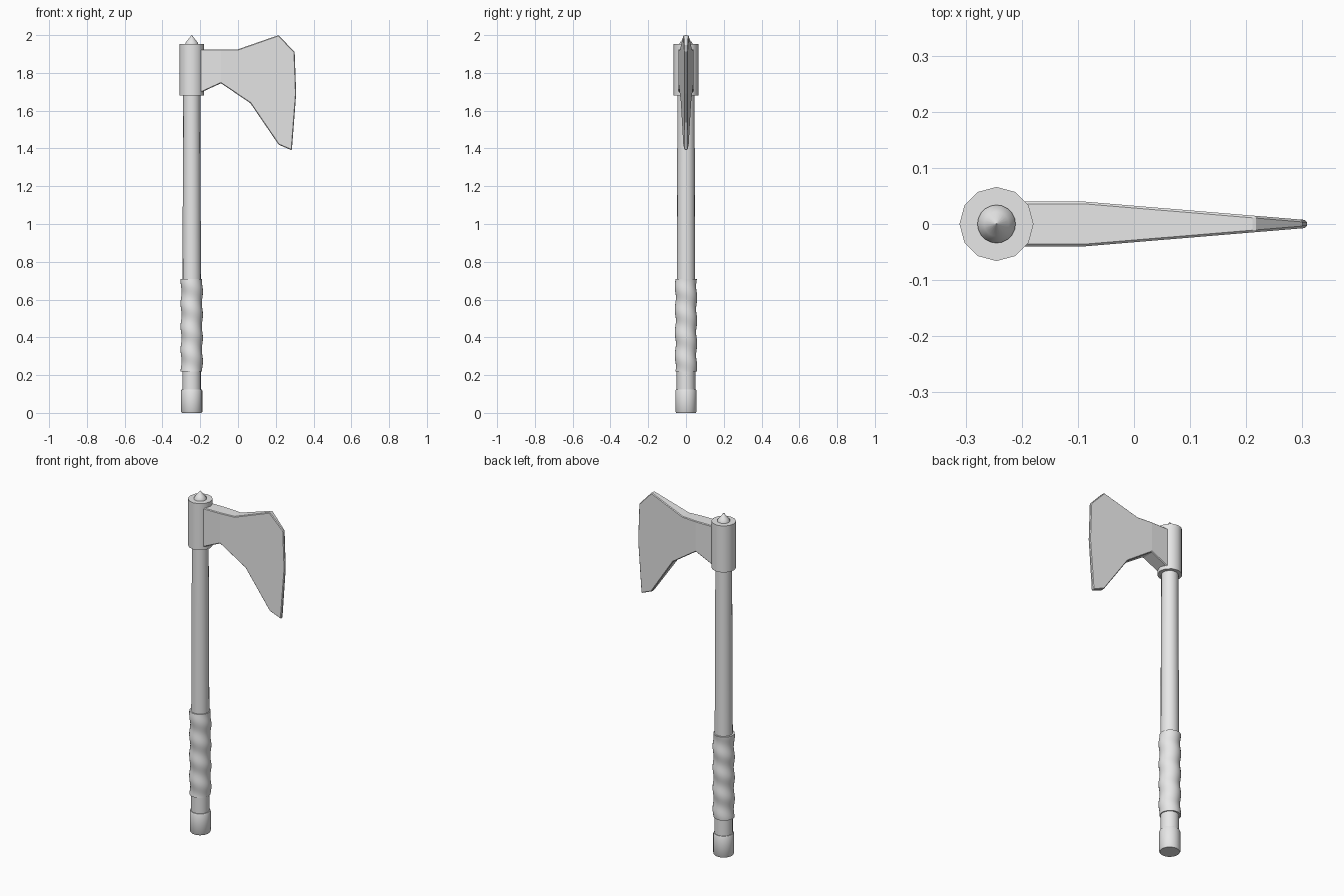
import bpy, bmesh, math

cube = bpy.data.objects.get("Cube")
if cube:
    bpy.data.objects.remove(cube, do_unlink=True)

AXIS_X = -0.245

grey = bpy.data.materials.new("light grey")
grey.use_nodes = True
colour = (0.8, 0.8, 0.8, 1.0)
grey.diffuse_color = colour
grey.node_tree.nodes["Principled BSDF"].inputs["Base Color"].default_value = colour


def finish(name, bm, smooth=True):
    """Turn a bmesh into a shaded, coloured object."""
    bmesh.ops.recalc_face_normals(bm, faces=bm.faces)
    mesh = bpy.data.meshes.new(name)
    bm.to_mesh(mesh)
    bm.free()
    mesh.materials.append(grey)
    obj = bpy.data.objects.new(name, mesh)
    bpy.context.collection.objects.link(obj)
    if smooth:
        bpy.ops.object.select_all(action='DESELECT')
        obj.select_set(True)
        bpy.context.view_layer.objects.active = obj
        bpy.ops.object.shade_smooth_by_angle(angle=math.radians(40))
    return obj


def turned(name, profile, sides, offset=lambda angle, z: 0.0):
    """Capped round part from (radius, z) rings, with an optional radius offset."""
    bm = bmesh.new()
    rings = []
    for radius, z in profile:
        ring = []
        for i in range(sides):
            a = math.tau * i / sides
            r = radius + offset(a, z)
            ring.append(bm.verts.new((AXIS_X + r * math.cos(a), r * math.sin(a), z)))
        rings.append(ring)
    for low, high in zip(rings, rings[1:]):
        for i in range(sides):
            j = (i + 1) % sides
            bm.faces.new((low[i], low[j], high[j], high[i]))
    bm.faces.new(rings[0])
    bm.faces.new(rings[-1])
    return finish(name, bm)


# Shaft, pommel and head socket
turned("shaft", [(0.049, 0.05), (0.049, 0.7), (0.045, 1.75)], 16)
turned("pommel", [(0.052, 0), (0.056, 0.006), (0.056, 0.119), (0.053, 0.125)], 24)
turned("head_socket", [(0.066, 1.68), (0.066, 1.953)], 12)
turned("top_spike", [(0.034, 1.945), (0.034, 1.958), (0.022, 1.973), (0.001, 2.0)], 20)

# Grip with a single wound ridge
PITCH, STEPS = 0.122, 64
turned("wrapped_grip",
       [(0.0565, 0.22 + 0.49 * k / STEPS) for k in range(STEPS + 1)], 24,
       lambda a, z: 0.003 * math.sin(a + math.tau * z / PITCH))

# Blade: parallel neck, then flat cheeks tapering to the cutting edge
NECK_X, EDGE_X = -0.09, 0.308
outline = [(-0.21, 1.925), (NECK_X, 1.925), (0.0, 1.925), (0.215, 2.0),
           (0.30, 1.91), (EDGE_X, 1.69), (0.285, 1.39), (0.215, 1.42),
           (0.065, 1.64), (NECK_X, 1.745), (-0.21, 1.69)]


def half_thickness(x):
    t = max(0.0, (x - NECK_X) / (EDGE_X - NECK_X))
    return 0.04 + (0.007 - 0.04) * t


bm = bmesh.new()
front, back = [[bm.verts.new((x, s * half_thickness(x), z)) for x, z in outline]
               for s in (-1, 1)]
count = len(outline)
for side in (front, back):
    bm.faces.new((side[0], side[1], side[-2], side[-1]))
    bm.faces.new(side[1:-1])
for i in range(count):
    j = (i + 1) % count
    bm.faces.new((front[i], front[j], back[j], back[i]))
blade = finish("blade", bm, smooth=False)
bevel = blade.modifiers.new("edge bevel", 'BEVEL')
bevel.width = 0.004
bevel.segments = 1
bevel.limit_method = 'ANGLE'
bevel.angle_limit = math.radians(50)
